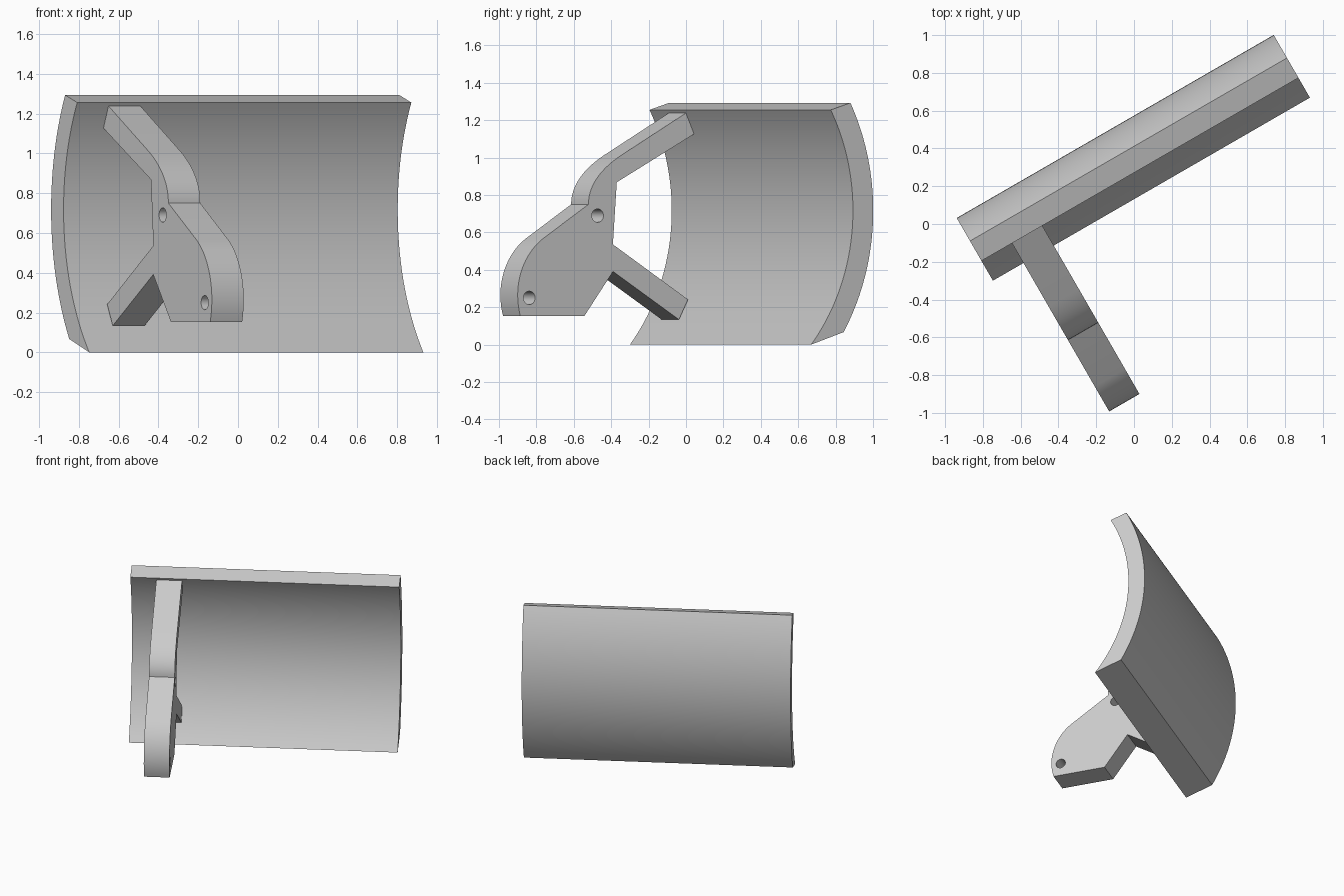
import bpy, bmesh, math
from mathutils import Vector
from mathutils.geometry import interpolate_bezier

cube = bpy.data.objects.get("Cube")
if cube:
    bpy.data.objects.remove(cube)

YAW = math.radians(30)

grey = bpy.data.materials.new("plain_grey")
grey.use_nodes = True
grey.diffuse_color = (0.6, 0.6, 0.6, 1)
grey.node_tree.nodes["Principled BSDF"].inputs["Base Color"].default_value = (0.6, 0.6, 0.6, 1)


def prism(name, profile, x0, x1):
    """Extrude a (depth, height) profile from x0 to x1, then turn it to the yaw."""
    bm = bmesh.new()
    face = bm.faces.new([bm.verts.new((x0, d, z)) for d, z in profile])
    grown = bmesh.ops.extrude_face_region(bm, geom=[face], use_keep_orig=True)
    verts = [g for g in grown["geom"] if isinstance(g, bmesh.types.BMVert)]
    bmesh.ops.translate(bm, verts=verts, vec=(x1 - x0, 0, 0))
    bmesh.ops.recalc_face_normals(bm, faces=bm.faces)
    mesh = bpy.data.meshes.new(name)
    bm.to_mesh(mesh)
    bm.free()
    mesh.materials.append(grey)
    obj = bpy.data.objects.new(name, mesh)
    obj.rotation_euler.z = YAW
    bpy.context.collection.objects.link(obj)
    return obj


def activate(obj):
    bpy.ops.object.select_all(action="DESELECT")
    obj.select_set(True)
    bpy.context.view_layer.objects.active = obj


def arc(radius, z0, z1, centre=(-0.752, 0.717), steps=40):
    a0, a1 = (math.asin((z - centre[1]) / radius) for z in (z0, z1))
    angles = [a0 + (a1 - a0) * i / steps for i in range(steps + 1)]
    return [(centre[0] + radius * math.cos(a), centre[1] + radius * math.sin(a)) for a in angles]


def bezier(*points):
    return [p[:2] for p in interpolate_bezier(*[Vector((*p, 0)) for p in points], 20)]


def circle(d, z, radius, steps=32):
    return [(d + radius * math.cos(math.tau * i / steps),
             z + radius * math.sin(math.tau * i / steps)) for i in range(steps)]


# Curved blade: two concentric arcs joined by slanted top and bottom edges
blade = prism("curved_blade", arc(1.124, 0, 1.255) + arc(1.249, 1.293, 0.067), -0.797, 1.141)

# Bracket: rounded nose, curved upper arm, straight lower arm
profile = bezier((-0.777, 0.152), (-0.83, 0.33), (-0.75, 0.49), (-0.64, 0.565))
profile += bezier((-0.357, 0.75), (-0.357, 0.87), (-0.25, 0.958), (-0.15, 1.015))
profile += [(0.245, 1.238), (0.295, 1.126), (-0.182, 0.868), (-0.206, 0.536),
            (0.258, 0.241), (0.202, 0.134), (-0.205, 0.391), (-0.383, 0.152)]
bracket = prism("mounting_bracket", profile, -0.61, -0.425)

# Two pin holes through the bracket
for d, z in ((-0.3, 0.69), (-0.722, 0.25)):
    cutter = prism("hole_cutter", circle(d, z, 0.036), -0.7, -0.33)
    cutter.hide_render = True
    activate(bracket)
    cut = bracket.modifiers.new("pin_hole", "BOOLEAN")
    cut.operation = "DIFFERENCE"
    cut.solver = "EXACT"
    cut.object = cutter
    bpy.ops.object.modifier_apply(modifier=cut.name)
    bpy.data.objects.remove(cutter)

for part in (blade, bracket):
    activate(part)
    bpy.ops.object.shade_smooth_by_angle(angle=math.radians(30))
